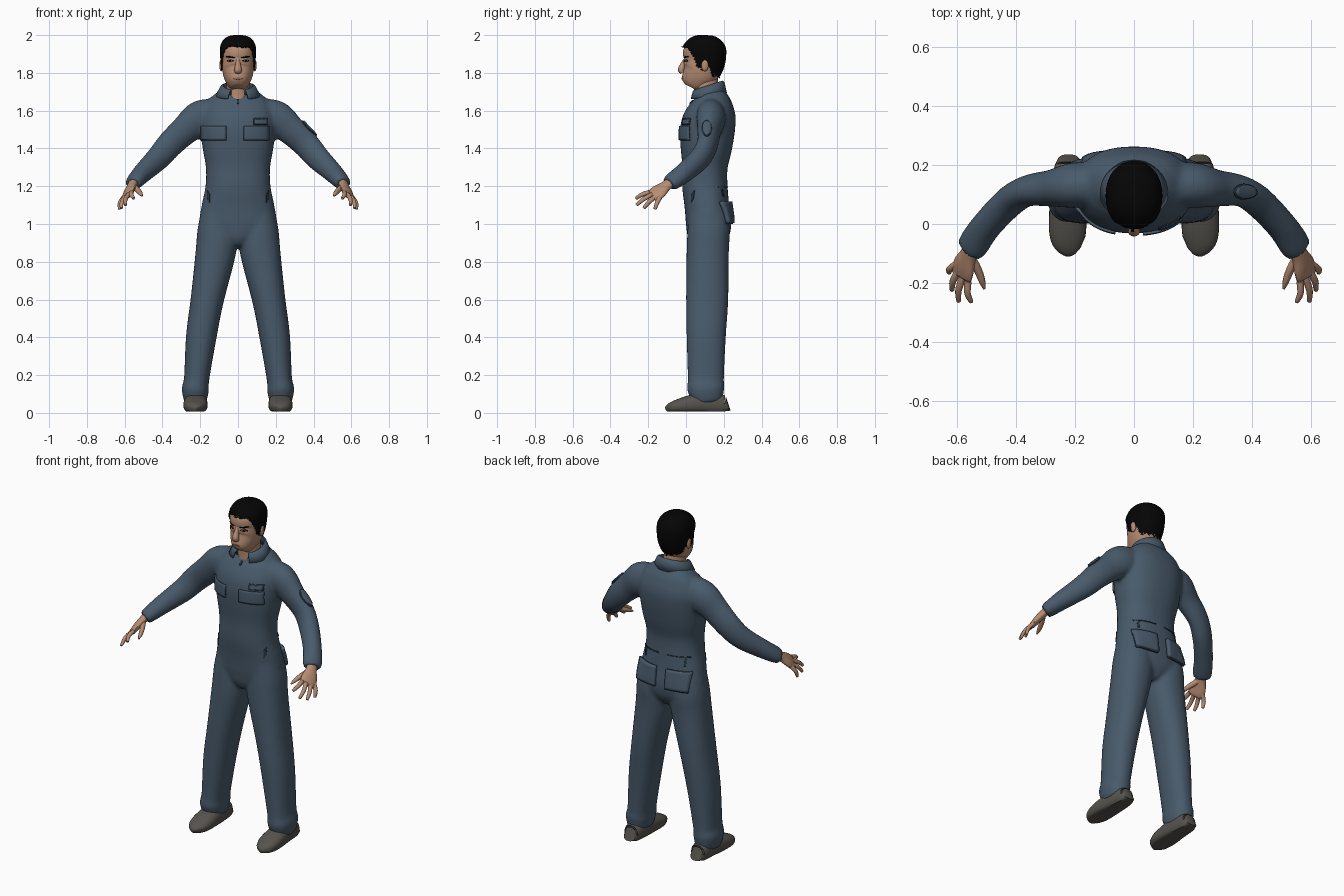
import bpy, bmesh, math, random
from mathutils import Vector

random.seed(4)
if "Cube" in bpy.data.objects:
    bpy.data.objects.remove(bpy.data.objects["Cube"])


def material(name, r, g, b):
    m = bpy.data.materials.new(name)
    m.use_nodes = True
    m.diffuse_color = (r, g, b, 1)
    shader = m.node_tree.nodes["Principled BSDF"]
    shader.inputs["Base Color"].default_value = (r, g, b, 1)
    shader.inputs["Roughness"].default_value = 0.8
    return m


SUIT = material("overall_blue", 0.066, 0.103, 0.146)
SEAM = material("seam_navy", 0.024, 0.037, 0.053)
SKIN = material("skin", 0.47, 0.265, 0.17)
LIPS = material("lips", 0.3, 0.14, 0.1)
HAIR = material("black_hair", 0.0015, 0.0015, 0.0015)
SHOE = material("shoe_grey", 0.095, 0.088, 0.075)
WHITE = material("eye_white", 0.4, 0.34, 0.3)
X, Y, Z = Vector((1, 0, 0)), Vector((0, 1, 0)), Vector((0, 0, 1))


def resample(rows, steps):
    """Catmull-Rom interpolation of section rows."""
    out = []
    for i in range(len(rows) - 1):
        quad = [rows[max(i - 1, 0)], rows[i], rows[i + 1], rows[min(i + 2, len(rows) - 1)]]
        for s in range(steps):
            t = s / steps
            out.append([b + t * ((c - a) / 2 + t * ((2 * a - 5 * b + 4 * c - d) / 2
                        + t * (3 * b - a - 3 * c + d) / 2)) for a, b, c, d in zip(*quad)])
    return out + [list(rows[-1])]


def loft(bm, rows, ref=X, side=1, n=24, steps=4, power=2.0, floor=None):
    """Skin rounded sections (x, y, z, radius a, radius b) along their path."""
    rows = resample(rows, steps)
    centres = [Vector((r[0] * side, r[1], r[2])) for r in rows]
    ref = Vector((ref[0] * side, ref[1], ref[2]))
    rings = []
    for i, (c, r) in enumerate(zip(centres, rows)):
        t = (centres[min(i + 1, len(rows) - 1)] - centres[max(i - 1, 0)]).normalized()
        a = (ref - t * t.dot(ref)).normalized()
        b = t.cross(a)
        ring = []
        for k in range(n):
            ang = math.tau * k / n
            ca, sa = math.cos(ang), math.sin(ang)
            p = c + a * math.copysign(abs(ca) ** (2 / power), ca) * r[3] \
                + b * math.copysign(abs(sa) ** (2 / power), sa) * r[4]
            if floor is not None:
                p.z = max(p.z, floor)
            ring.append(bm.verts.new(p))
        rings.append(ring)
    for lo, hi in zip(rings, rings[1:]):
        for k in range(n):
            bm.faces.new((lo[k], lo[k - 1], hi[k - 1], hi[k]))
    bm.faces.new(rings[0])
    bm.faces.new(rings[-1])


def finish(bm, name, mat, angle=50, recalc=True):
    if recalc:
        bmesh.ops.recalc_face_normals(bm, faces=bm.faces[:])
    mesh = bpy.data.meshes.new(name)
    bm.to_mesh(mesh)
    bm.free()
    mesh.materials.append(mat)
    ob = bpy.data.objects.new(name, mesh)
    bpy.context.collection.objects.link(ob)
    bpy.ops.object.select_all(action="DESELECT")
    ob.select_set(True)
    bpy.context.view_layer.objects.active = ob
    bpy.ops.object.shade_smooth_by_angle(angle=math.radians(angle))
    return ob


def thicken(ob, amount, offset):
    mod = ob.modifiers.new("thickness", "SOLIDIFY")
    mod.thickness, mod.offset = amount, offset


def drape(name, target, u0, z0, w, h, mat, look=Y, thick=0.005, tilt=0, oval=False, n=8):
    """Lay a thin patch on a surface, cast along the look direction."""
    u_axis = look.cross(Z)
    bm = bmesh.new()
    grid = []
    for j in range(n + 1):
        row = []
        for i in range(n + 1):
            u, v = 2 * i / n - 1, 2 * j / n - 1
            if oval:
                u, v = u * math.sqrt(1 - v * v / 2), v * math.sqrt(1 - u * u / 2)
            start = u_axis * (u0 + u * w / 2) + Z * (z0 + v * h / 2 + tilt * u) - look
            hit, p, _, _ = target.ray_cast(start, look)
            if not hit:
                p = target.closest_point_on_mesh(start + look)[1]
            row.append(bm.verts.new(p))
        grid.append(row)
    for lo, hi in zip(grid, grid[1:]):
        for i in range(n):
            bm.faces.new((lo[i], lo[i + 1], hi[i + 1], hi[i]))
    thicken(finish(bm, name, mat, recalc=False), thick, 1)


# Overalls: torso, sleeves and trouser legs fused into one cloth surface
bm = bmesh.new()
torso = [(.88, .113, .025, .08), (.93, .115, .12, .108), (1, .12, .2, .12), (1.1, .11, .192, .118),
         (1.2, .1, .172, .12), (1.3, .1, .17, .12), (1.4, .107, .187, .136), (1.5, .114, .197, .145),
         (1.58, .13, .195, .135), (1.64, .135, .172, .11), (1.675, .133, .138, .088), (1.7, .13, .105, .074)]
loft(bm, [(0, y, z, a, b) for z, y, a, b in torso], n=40, power=2.3)
leg = [(.224, .112, .055, .058, .082), (.226, .108, .1, .069, .092), (.225, .105, .135, .072, .1),
       (.219, .105, .18, .067, .096), (.195, .107, .4, .081, .104), (.163, .112, .6, .088, .112),
       (.118, .115, .85, .107, .112), (.108, .12, .97, .106, .112), (.1, .115, 1.08, .09, .1)]
arm = [(.1, .13, 1.585, .07, .08), (.2, .132, 1.56, .077, .095), (.28, .122, 1.497, .062, .08),
       (.36, .113, 1.422, .053, .073), (.422, .076, 1.35, .053, .066), (.5, -.005, 1.275, .052, .054),
       (.542, -.065, 1.23, .055, .044), (.558, -.09, 1.212, .049, .038)]
for s in (-1, 1):
    loft(bm, leg, side=s, power=2.2)
    loft(bm, arm, ref=(.4, 1, 0), side=s)
suit = finish(bm, "overalls", SUIT)
mod = suit.modifiers.new("fuse", "REMESH")
mod.mode, mod.voxel_size, mod.use_smooth_shade = "VOXEL", 0.011, True
soft = suit.modifiers.new("soften", "SMOOTH")
soft.factor, soft.iterations = 0.5, 6
for name in ("fuse", "soften"):
    bpy.ops.object.modifier_apply(modifier=name)

# Head and neck
head_rows = [(1.722, .03, .034, .038), (1.738, .038, .052, .066), (1.77, .055, .07, .08),
             (1.8, .074, .08, .095), (1.83, .086, .084, .104), (1.87, .096, .087, .108),
             (1.91, .095, .089, .111), (1.94, .094, .085, .102), (1.97, .093, .068, .076),
             (1.987, .0925, .04, .045), (1.992, .0925, .012, .014)]
bm = bmesh.new()
loft(bm, [(0, y, z, a, b) for z, y, a, b in head_rows], n=40, power=2.2)
head = finish(bm, "head", SKIN)
bm = bmesh.new()
loft(bm, [(0, .115, 1.62, .075, .075), (0, .108, 1.7, .062, .066), (0, .1, 1.8, .06, .066)])
finish(bm, "neck", SKIN)
bm = bmesh.new()
loft(bm, [(0, .004, 1.88, .01, .01), (0, -.012, 1.85, .013, .014),
          (0, -.025, 1.818, .02, .018), (0, -.018, 1.802, .018, .012)], n=12)
finish(bm, "nose", SKIN, angle=80)

# Short hair: a shell over the skull trimmed along the hairline
hairline = [(-.1, 1.945), (0, 1.94), (.03, 1.9), (.05, 1.86), (.065, 1.82), (.085, 1.82),
            (.1, 1.855), (.125, 1.83), (.14, 1.785), (.3, 1.765)]


def hair_limit(y):
    for (y0, z0), (y1, z1) in zip(hairline, hairline[1:]):
        if y <= y1:
            return z0 + (z1 - z0) * (y - y0) / (y1 - y0)
    return z1


bm = bmesh.new()
loft(bm, [(0, y, z + .008, a + .007, b + .007) for z, y, a, b in head_rows], n=72, steps=7, power=2.15)
bm.normal_update()
bald = [f for f in bm.faces if f.calc_center_median().z
        < hair_limit(f.calc_center_median().y) + random.uniform(-.006, .006)]
bmesh.ops.delete(bm, geom=bald, context="FACES")
thicken(finish(bm, "hair", HAIR), 0.009, -1)

# Shirt collar, open at the front
bm = bmesh.new()
rows = []
for radius, depth, height, rise in ((.077, .078, 1.695, .015), (.08, .079, 1.73, .025),
                                    (.09, .085, 1.725, .025), (.117, .098, 1.676, .016)):
    row = []
    for k in range(33):
        ang = math.radians(152) * (k / 16 - 1)
        row.append(bm.verts.new((radius * math.sin(ang), .115 + depth * math.cos(ang),
                                 height + rise * math.cos(ang))))
    rows.append(row)
for lo, hi in zip(rows, rows[1:]):
    for k in range(32):
        bm.faces.new((lo[k], lo[k + 1], hi[k + 1], hi[k]))
thicken(finish(bm, "collar", SUIT), 0.008, 0)

# Paired parts: shoes, hands, ears, eyes and pockets
bpy.context.view_layer.update()
shoe = [(.222, .204, .045, .034, .04), (.222, .196, .045, .048, .05), (.222, .1, .05, .058, .058),
        (.225, .02, .043, .064, .05), (.224, -.05, .033, .059, .036), (.214, -.088, .025, .037, .024),
        (.208, -.1, .02, .016, .014)]
spread = Vector((.08, .115, -.05)).normalized()
knuckles = Vector((.584, -.165, 1.155))
fingers = [(-.038, (.552, -.265, 1.135)), (-.012, (.595, -.263, 1.1)),
           (.014, (.618, -.225, 1.083)), (.036, (.628, -.165, 1.078))]
for s, word in ((-1, "right"), (1, "left")):
    bm = bmesh.new()
    loft(bm, shoe, side=s, floor=.008, power=2.4)
    finish(bm, word + "_shoe", SHOE)

    bm = bmesh.new()
    loft(bm, [(.55, -.075, 1.225, .03, .024), (.562, -.105, 1.203, .032, .022),
              (.576, -.14, 1.175, .046, .02), (.584, -.17, 1.152, .047, .016),
              (.587, -.18, 1.147, .036, .009)], ref=spread, side=s, n=16)
    for shift, tip in fingers:
        root = knuckles + spread * shift
        tip = Vector(tip)
        bend = root.lerp(tip, .55) + Vector((.008, 0, .006))
        near = bend.lerp(tip, .9)
        loft(bm, [(*root, .013, .012), (*bend, .012, .011), (*near, .009, .008), (*tip, .004, .004)],
             ref=spread, side=s, n=10, steps=3)
    loft(bm, [(.555, -.11, 1.2, .016, .016), (.53, -.155, 1.178, .015, .014),
              (.515, -.195, 1.16, .011, .011), (.508, -.22, 1.148, .004, .004)],
         ref=spread, side=s, n=10, steps=3)
    finish(bm, word + "_hand", SKIN)

    bm = bmesh.new()
    bmesh.ops.create_uvsphere(bm, u_segments=14, v_segments=10, radius=1)
    bmesh.ops.scale(bm, verts=bm.verts, vec=(.011, .019, .032))
    bmesh.ops.translate(bm, verts=bm.verts, vec=(s * .088, .1, 1.84))
    finish(bm, word + "_ear", SKIN)

    drape(word + "_brow", head, s * .04, 1.884, .046, .008, HAIR, thick=.003, tilt=s * .003, oval=True)
    drape(word + "_eye_rim", head, s * .04, 1.864, .036, .013, HAIR, thick=.002, oval=True)
    drape(word + "_eye", head, s * .04, 1.862, .026, .007, WHITE, thick=.003, oval=True)
    drape(word + "_iris", head, s * .04, 1.862, .01, .007, HAIR, thick=.004, oval=True)

    # Each pocket casts a dark seam along its lower edge only
    chest = .095 if s > 0 else -.127
    drape(word + "_chest_pocket_edge", suit, chest, 1.478, .13, .072, SEAM, thick=.004)
    drape(word + "_chest_pocket", suit, chest, 1.482, .13, .072, SUIT, thick=.009)
    drape(word + "_slash_pocket", suit, s * .155, 1.145, .012, .045, SEAM, thick=.003, tilt=s * .01)
    drape(word + "_back_pocket_edge", suit, -s * .1, 1.055, .13, .11, SEAM, look=-Y, thick=.012)
    drape(word + "_back_pocket", suit, -s * .1, 1.06, .132, .112, SUIT, look=-Y, thick=.02)
    drape(word + "_back_tab", suit, -s * .13, 1.165, .01, .04, SEAM, look=-Y, thick=.004)
    drape(word + "_waist_tuck", suit, -s * .09, 1.195, .12, .006, SEAM, look=-Y, thick=.004)

# Single details: mouth, zip pull, name patch and left sleeve pocket
drape("mouth", head, 0, 1.77, .046, .012, LIPS, thick=.003, oval=True)
drape("zip_pull", suit, 0, 1.645, .012, .02, SEAM)
drape("name_patch_edge", suit, .12, 1.542, .074, .034, SEAM, thick=.004)
drape("name_patch", suit, .12, 1.542, .062, .022, SUIT, thick=.007)
drape("sleeve_pocket_edge", suit, .11, 1.505, .05, .084, SEAM, look=-X, thick=.004, oval=True)
drape("sleeve_pocket", suit, .11, 1.505, .04, .074, SUIT, look=-X, thick=.009, oval=True)
